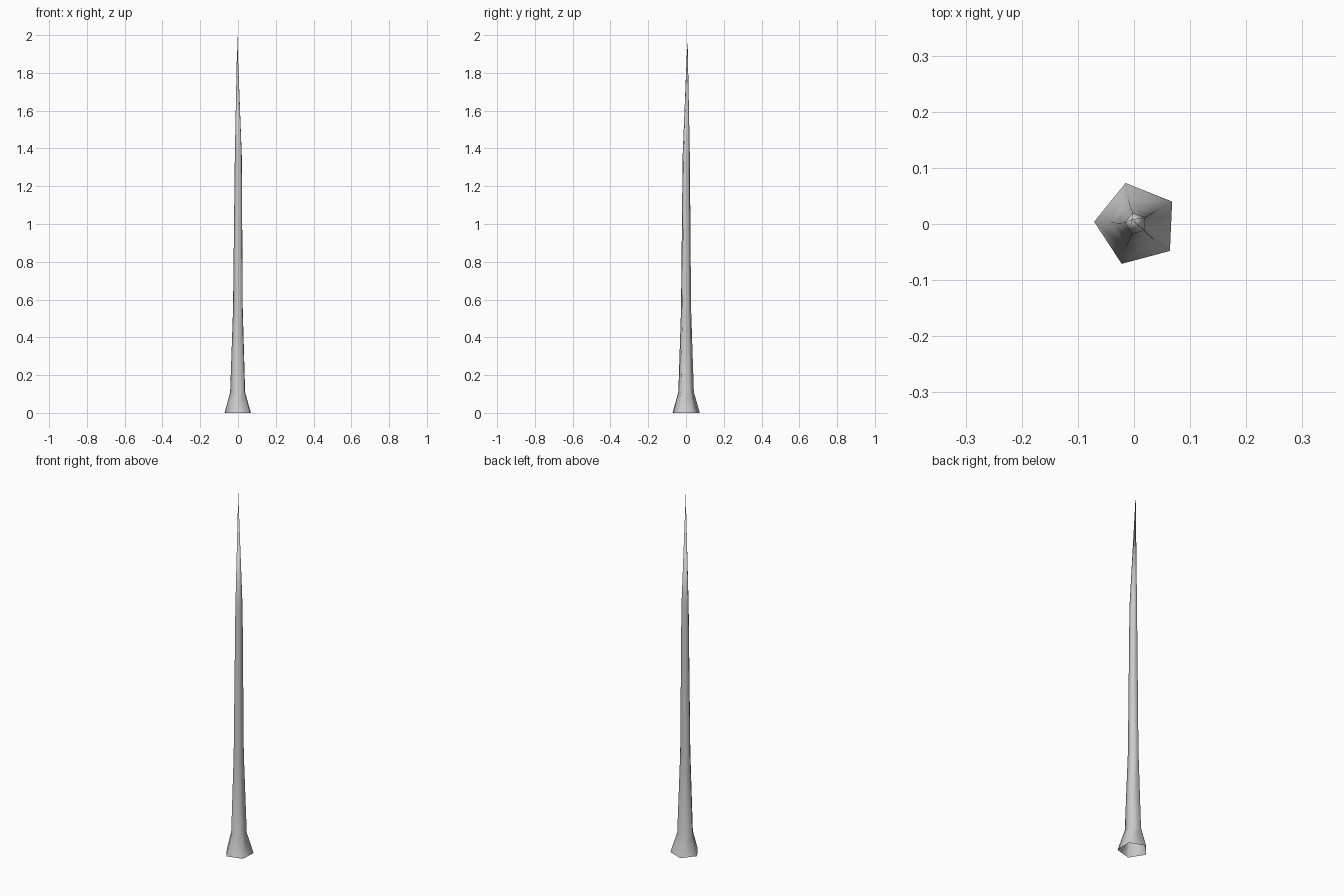
import bpy, bmesh

if "Cube" in bpy.data.objects:
    bpy.data.objects.remove(bpy.data.objects["Cube"])

# Uneven five-sided base outline of the spire
outline = [(0.068, 0.040), (-0.015, 0.073), (-0.071, 0.004),
           (-0.022, -0.071), (0.064, -0.048)]
# Rings: height, scale of outline, x shift, y shift
rings = [(0.0, 1.0, 0.0, 0.0), (0.11, 0.57, -0.001, 0.0),
         (0.55, 0.37, 0.0, 0.0), (1.36, 0.265, 0.002, 0.001)]
tip_point = (-0.004, 0.008, 1.99)

bm = bmesh.new()
loops = [[bm.verts.new((x * s + dx, y * s + dy, z)) for x, y in outline]
         for z, s, dx, dy in rings]
n = len(outline)

# Flared foot and tapering shaft, open underneath
for lower, upper in zip(loops, loops[1:]):
    for i in range(n):
        j = (i + 1) % n
        bm.faces.new((lower[i], lower[j], upper[j], upper[i]))

# Pointed tip
tip = bm.verts.new(tip_point)
for i in range(n):
    bm.faces.new((loops[-1][i], loops[-1][(i + 1) % n], tip))

for f in bm.faces:
    f.smooth = True
mesh = bpy.data.meshes.new("trunk")
bm.to_mesh(mesh)
bm.free()
bpy.context.collection.objects.link(bpy.data.objects.new("trunk", mesh))
